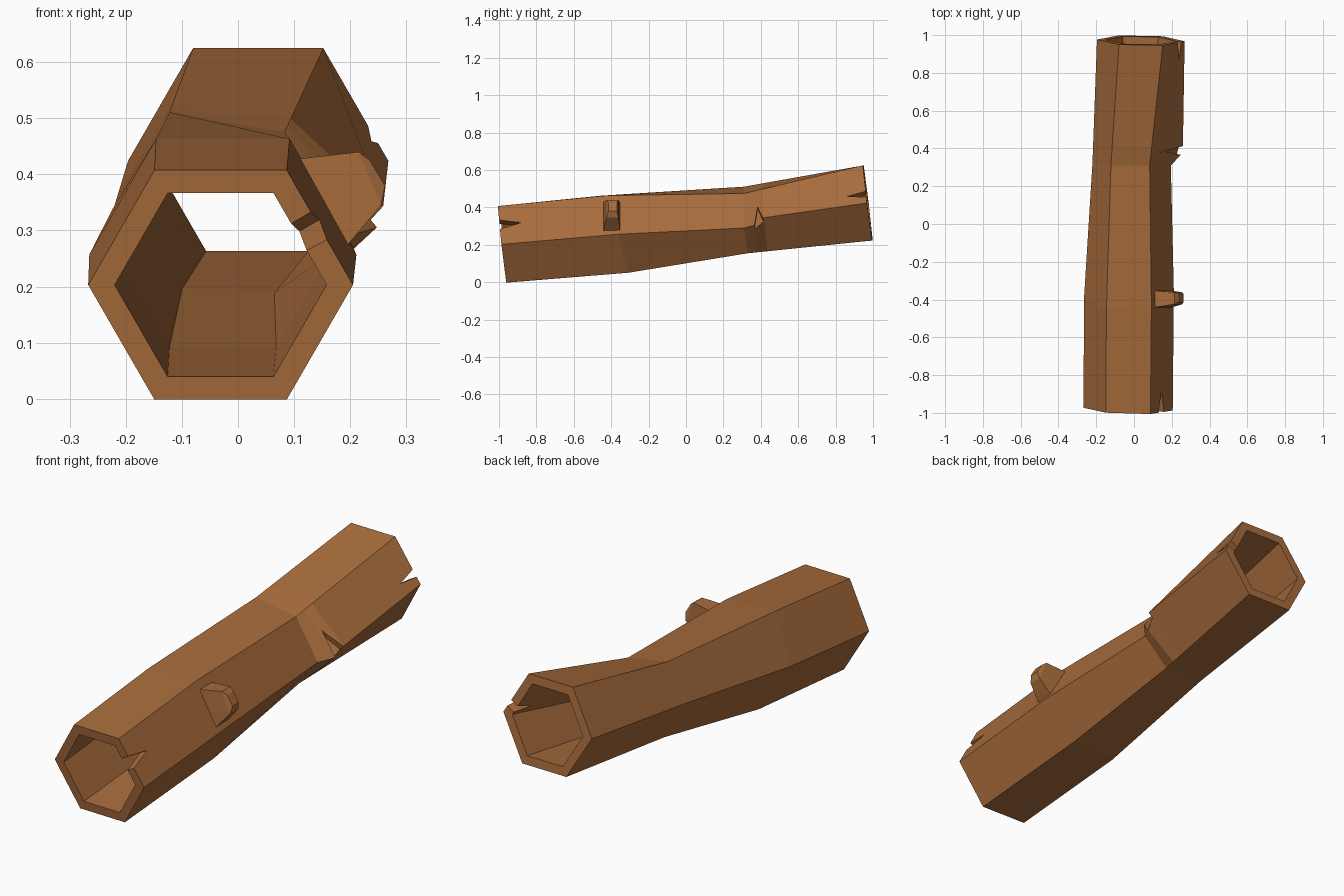
import bpy, bmesh, math
from mathutils import Vector

if "Cube" in bpy.data.objects:
    bpy.data.objects.remove(bpy.data.objects["Cube"])

bark = bpy.data.materials.new("bark_brown")
bark.diffuse_color = (0.39, 0.15, 0.045, 1)
bark.use_nodes = True
bark.node_tree.nodes["Principled BSDF"].inputs["Base Color"].default_value = bark.diffuse_color


def make_object(name, verts, faces):
    me = bpy.data.meshes.new(name)
    bm = bmesh.new()
    vs = [bm.verts.new(v) for v in verts]
    for f in faces:
        bm.faces.new([vs[i] for i in f])
    bmesh.ops.recalc_face_normals(bm, faces=bm.faces)
    bm.to_mesh(me)
    bm.free()
    me.materials.append(bark)
    ob = bpy.data.objects.new(name, me)
    bpy.context.collection.objects.link(ob)
    return ob


def hexagon(center, r, slope_x, slope_z):
    """Six points, starting at +x, on a plane tilted in y."""
    pts = []
    for i in range(6):
        a = math.radians(60 * i)
        dx, dz = r * math.cos(a), r * math.sin(a)
        pts.append(Vector((center[0] + dx, center[1] + slope_x * dx + slope_z * dz, center[2] + dz)))
    return pts


def shrink(ring, k=0.8):
    c = sum(ring, Vector()) / 6
    return [c + (p - c) * k for p in ring]


# Cross-sections of the bent hollow log, front to back
front = hexagon((-0.031, -0.98, 0.203), 0.236, -0.03, -0.11)
bend_a = hexagon((-0.027, -0.38, 0.257), 0.238, 0.08, -0.3)
bend_b = [Vector(p) for p in ((0.195, 0.31, 0.29), (0.083, 0.31, 0.475), (-0.122, 0.31, 0.511),
                              (-0.22, 0.32, 0.345), (-0.12, 0.33, 0.165), (0.085, 0.33, 0.155))]
back = hexagon((0.036, 0.972, 0.424), 0.232, -0.02, -0.12)
inner = [shrink(r) for r in (front, bend_a, bend_b, back)]

# The right-hand edge swells out just behind the second bend
swell = []
for t, edge in ((0.085, (0.247, 0.365, 0.305)), (0.16, (0.259, 0.415, 0.345))):
    ring = [a.lerp(b, t) for a, b in zip(bend_b, back)]
    ring[0] = Vector(edge)
    swell.append(ring)

# Closed loop of rings: outside front to back, then inside back to front
rings = [front, bend_a, bend_b] + swell + [back] + inner[::-1]
n = len(rings)
faces = []
for r in range(n):
    s = (r + 1) % n
    for i in range(6):
        j = (i + 1) % 6
        faces.append((r * 6 + i, r * 6 + j, s * 6 + j, s * 6 + i))
log = make_object("hollow_log", [p for ring in rings for p in ring], faces)

# Cracks: wedges through the upper right side
normal = Vector((0.866, 0, 0.5))


def crack(name, tri, depth_in, depth_out=0.06):
    pts = [Vector(p) for p in tri]
    verts = [p - normal * depth_in for p in pts] + [p + normal * depth_out for p in pts]
    cutter = make_object(name, verts, [(0, 1, 2), (3, 4, 5), (0, 1, 4, 3), (1, 2, 5, 4), (2, 0, 3, 5)])
    mod = log.modifiers.new(name, 'BOOLEAN')
    mod.operation = 'DIFFERENCE'
    mod.solver = 'EXACT'
    mod.object = cutter
    return cutter


cutters = [
    crack("front_crack", ((0.125, -1.04, 0.338), (0.138, -0.88, 0.315), (0.164, -1.04, 0.27)), 0.08),
    crack("back_crack", ((0.222, 1.04, 0.505), (0.245, 0.86, 0.463), (0.252, 1.04, 0.45)), 0.08),
    crack("side_crack", ((0.247, 0.365, 0.295), (0.17, 0.383, 0.405), (0.262, 0.415, 0.335)), 0.025),
]

# Apply the cuts and remove the cutters
dg = bpy.context.evaluated_depsgraph_get()
cut_mesh = bpy.data.meshes.new_from_object(log.evaluated_get(dg))
log.modifiers.clear()
log.data = cut_mesh
for c in cutters:
    bpy.data.objects.remove(c)

# Broken branch stub: three narrowing rectangles (x, z pairs and y range)
sections = [((0.085, 0.425), (0.185, 0.262), -0.445, -0.35),
            ((0.215, 0.440), (0.255, 0.345), -0.425, -0.362),
            ((0.235, 0.425), (0.262, 0.380), -0.415, -0.37)]
verts = []
for top, low, y0, y1 in sections:
    verts += [(top[0], y0, top[1]), (top[0], y1, top[1]), (low[0], y1, low[1]), (low[0], y0, low[1])]
faces = [(0, 1, 2, 3), (8, 9, 10, 11)]
for r in (0, 4):
    for i in range(4):
        j = (i + 1) % 4
        faces.append((r + i, r + j, r + 4 + j, r + 4 + i))
make_object("branch_stub", verts, faces)
